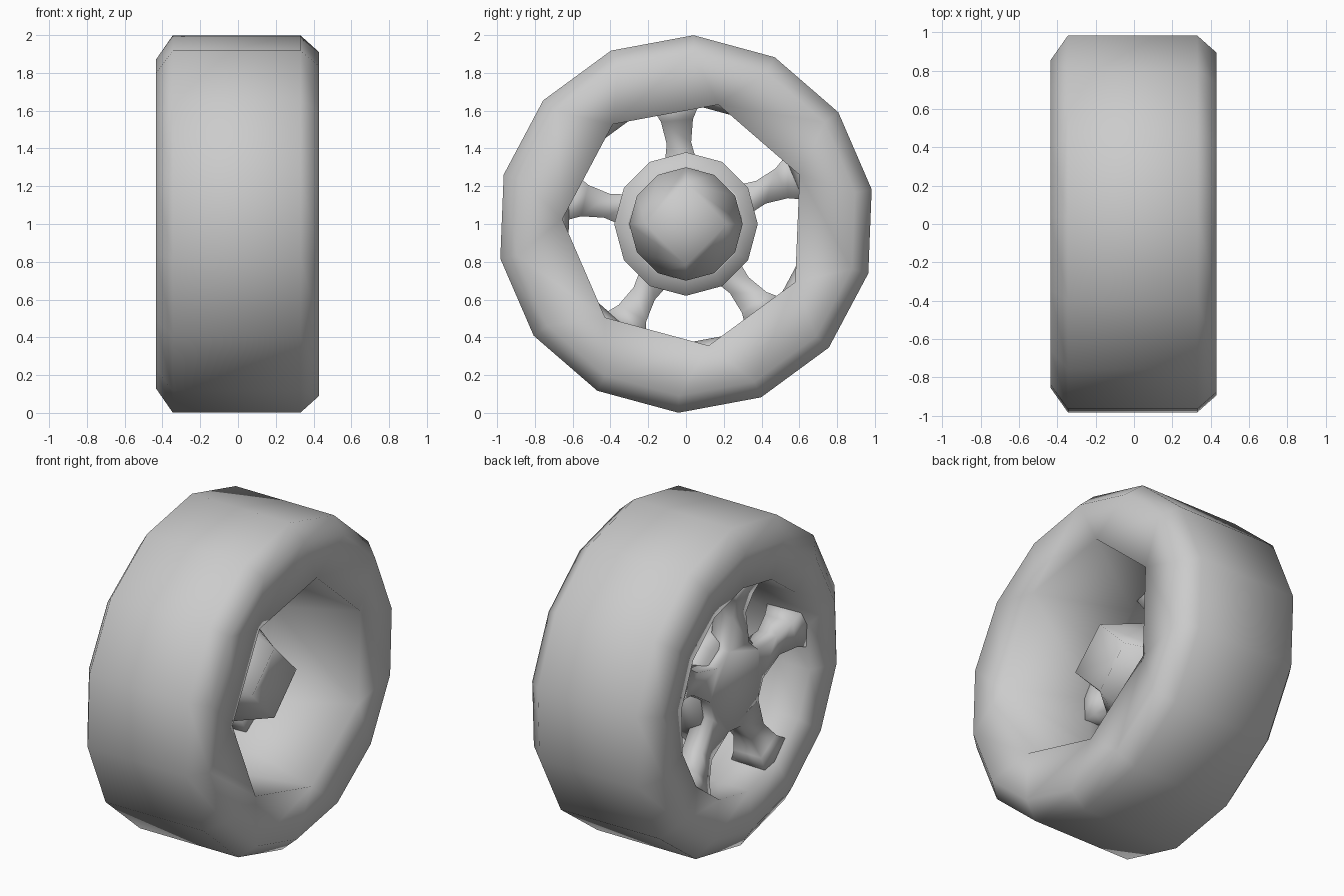
import bpy, bmesh
from math import sin, cos, radians, tau, pi

cube = bpy.data.objects.get("Cube")
if cube:
    bpy.data.objects.remove(cube)

# One plain grey for the whole wheel
grey = bpy.data.materials.new("plain_grey")
grey.use_nodes = True
colour = (0.6, 0.6, 0.6, 1)
grey.diffuse_color = colour
grey.node_tree.nodes["Principled BSDF"].inputs["Base Color"].default_value = colour


def polar(x, r, a):
    """Point at radius r around the axle, angle measured from straight up towards +y."""
    return (x, r * sin(a), 1 + r * cos(a))


def finish(name, bm):
    bmesh.ops.remove_doubles(bm, verts=bm.verts, dist=0.0005)
    bmesh.ops.recalc_face_normals(bm, faces=bm.faces)
    mesh = bpy.data.meshes.new(name)
    bm.to_mesh(mesh)
    bm.free()
    mesh.materials.append(grey)
    mesh.shade_smooth()
    obj = bpy.data.objects.new(name, mesh)
    bpy.context.collection.objects.link(obj)
    return obj


def skin(bm, rings, closed=False):
    """Bridge rings that have the same number of points."""
    rows = [[bm.verts.new(p) for p in ring] for ring in rings]
    pairs = list(zip(rows, rows[1:]))
    if closed:
        pairs.append((rows[-1], rows[0]))
    for a, b in pairs:
        for i in range(len(a)):
            j = (i + 1) % len(a)
            bm.faces.new((a[i], a[j], b[j], b[i]))
    return rows


def ring(x, r, n, sides=0, offset=0.0):
    """Ring of n points; with sides given, points gather on fewer corners."""
    pts = []
    for i in range(n):
        a = tau * i / n
        if sides:
            group = n // sides
            a = tau * (i // group * group + (group - 1) / 2) / n
        pts.append(polar(x, r, a + offset))
    return pts


# Tyre: 14-sided tread, seven-sided opening on the inner side
turn = radians(2.3)
bm = bmesh.new()
skin(bm, [
    ring(0.42, 0.655, 14, 7, turn),
    ring(0.43, 0.91, 14, 0, turn),
    ring(0.33, 1.0, 14, 0, turn),
    ring(-0.345, 1.0, 14, 0, turn),
    ring(-0.435, 0.87, 14, 0, turn),
    ring(-0.41, 0.64, 14, 0, turn),
    ring(-0.2, 0.635, 14, 0, turn),
], closed=True)
finish("tyre", bm)

# Hub: square-ended shaft with a shallow recess, set in a shallow cup
bm = bmesh.new()
sq = -tau / 12
skin(bm, [
    ring(0.19, 0.0, 12),
    ring(0.25, 0.217, 12, 4, sq),
    ring(-0.02, 0.30, 12),
    ring(-0.24, 0.28, 12),
    ring(-0.15, 0.38, 12),
    ring(-0.28, 0.30, 12),
    ring(-0.30, 0.0, 12),
])
finish("axle_hub", bm)

# Star of five flared spokes: radius, half width, outer x, inner x
stations = [(0.24, 0.10, -0.35, -0.22),
            (0.43, 0.065, -0.34, -0.21),
            (0.55, 0.085, -0.37, -0.18),
            (0.645, 0.135, -0.40, -0.15)]
bm = bmesh.new()
roots = []
for k in range(5):
    a = radians(-5 + 72 * k)
    out, side = (sin(a), cos(a)), (cos(a), -sin(a))
    sections = []
    for r, w, x0, x1 in stations:
        corners = ((x0, -w), (x0, w), (x1, w), (x1, -w))
        sections.append([(x, out[0] * r + side[0] * s, 1 + out[1] * r + side[1] * s)
                         for x, s in corners])
    rows = skin(bm, sections)
    bm.faces.new(rows[-1])
    roots.append(rows[0])

# Star centre joins the spoke roots
bm.faces.new([v for r in roots for v in (r[0], r[1])])
bm.faces.new([v for r in roots for v in (r[3], r[2])])
for a, b in zip(roots, roots[1:] + roots[:1]):
    bm.faces.new((a[1], b[0], b[3], a[2]))
finish("spokes", bm)
